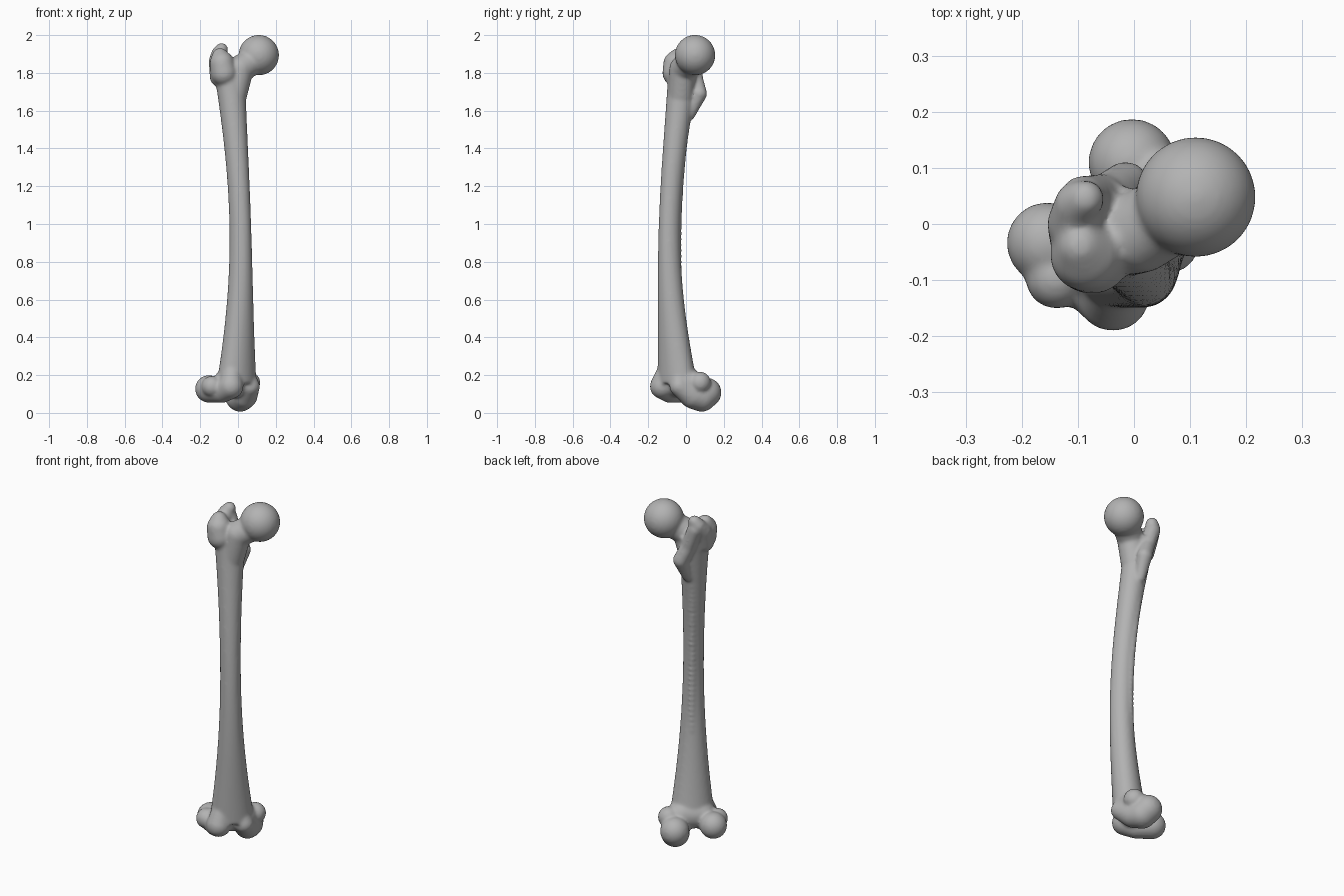
import bpy
import bmesh
import math
from mathutils import Matrix, Vector

cube = bpy.data.objects.get("Cube")
if cube:
    bpy.data.objects.remove(cube, do_unlink=True)

bone = bpy.data.materials.new("bone_grey")
bone.use_nodes = True
grey = (.45, .45, .45, 1)
bone.diffuse_color = grey
bone.node_tree.nodes["Principled BSDF"].inputs["Base Color"].default_value = grey

bm = bmesh.new()
# The knee and the shaft's cross-section lie diagonally
diagonal = Matrix.Rotation(math.pi / 4, 4, 'Z')


def spot(x, y, z, r):
    """Centre and radius of a rounded lump."""
    return Vector((x, y, z, r))


def knee(side, back, z, r):
    """Lump placed in the diagonal frame of the knee."""
    turned = diagonal @ Vector((side, back, z))
    return spot(*turned, r)


def ball(lump):
    bmesh.ops.create_icosphere(bm, subdivisions=4, radius=lump.w,
                               matrix=Matrix.Translation(lump.xyz))


def limb(*lumps, steps=6):
    """Tapering rounded rod through the lumps."""
    for start, end in zip(lumps, lumps[1:]):
        for i in range(steps + 1):
            ball(start.lerp(end, i / steps))


def shaft_centre(t):
    """Bowed centre line, from above the knee (t = 0) to the hip (t = 1)."""
    bow = math.sin(math.pi * t)
    return Vector((-.005 - .03 * t + .033 * bow,
                   -.05 + .025 * t - .05 * bow,
                   .2 + 1.5 * t))


def shaft_ring(t, sides):
    """Oval section that flares away from the narrow waist."""
    waist = .57
    flare = (t - waist) ** 2
    width = .055 + flare * (.18 if t < waist else .12)
    depth = .06 + flare * .08
    ring = []
    for i in range(sides):
        angle = math.tau * i / sides
        offset = Vector((width * math.cos(angle), depth * math.sin(angle), 0))
        ring.append(bm.verts.new(shaft_centre(t) + diagonal @ offset))
    return ring


def build_shaft(start, end, count=40, sides=32):
    rings = [shaft_ring(start + (end - start) * i / count, sides)
             for i in range(count + 1)]
    for low, high in zip(rings, rings[1:]):
        for i in range(sides):
            j = (i + 1) % sides
            bm.faces.new((low[i], low[j], high[j], high[i]))
    bm.faces.new(reversed(rings[0]))
    bm.faces.new(rings[-1])


build_shaft(start=-.03, end=1.08)

# Rough line down the back of the shaft
for i in range(30):
    ridge = shaft_centre(.3 + .6 * i / 30) + Vector((-.02, .04, 0))
    ball(spot(*ridge, r=.025))

# Hip head and neck
ball(spot(x=.11, y=.048, z=1.894, r=.107))
neck_top = spot(x=.1, y=.04, z=1.875, r=.072)
neck_base = spot(x=.01, y=-.015, z=1.82, r=.073)
neck_root = spot(x=-.02, y=-.025, z=1.69, r=.07)
limb(neck_top, neck_base, neck_root)

# Greater trochanter: front mass, then outer ridge with hooked tip
front_low = spot(x=-.075, y=-.055, z=1.8, r=.07)
front_mid = spot(x=-.085, y=-.055, z=1.85, r=.065)
front_top = spot(x=-.095, y=-.04, z=1.89, r=.042)
limb(front_low, front_mid, front_top)

outer_low = spot(x=-.095, y=-.03, z=1.78, r=.055)
outer_mid = spot(x=-.105, y=0, z=1.86, r=.05)
outer_top = spot(x=-.1, y=.035, z=1.9, r=.042)
hook_tip = spot(x=-.087, y=.045, z=1.925, r=.034)
limb(outer_low, outer_mid, outer_top, hook_tip)

# Crest running down to the lesser trochanter and fading into the shaft
crest_top = spot(x=-.09, y=.045, z=1.88, r=.042)
crest_mid = spot(x=-.05, y=.05, z=1.77, r=.04)
lesser_trochanter = spot(x=-.015, y=.07, z=1.69, r=.042)
crest_end = spot(x=-.025, y=.02, z=1.58, r=.03)
limb(crest_top, crest_mid, lesser_trochanter, crest_end)

# Knee core
core_outer = knee(side=-.08, back=-.01, z=.16, r=.08)
core_inner = knee(side=.02, back=-.01, z=.16, r=.08)
limb(core_outer, core_inner)

# Outer side of the knee: front ridge, underside and rear condyle
outer_ridge_top = knee(side=-.09, back=-.045, z=.25, r=.045)
outer_ridge = knee(side=-.115, back=-.062, z=.14, r=.066)
outer_under = knee(side=-.12, back=0, z=.115, r=.062)
outer_condyle = knee(side=-.133, back=.085, z=.127, r=.073)
limb(outer_ridge_top, outer_ridge, outer_under, outer_condyle)

# Inner side of the knee, lower and longer at the back
inner_ridge_top = knee(side=0, back=-.055, z=.22, r=.04)
inner_ridge = knee(side=.02, back=-.07, z=.14, r=.052)
inner_under = knee(side=.05, back=0, z=.09, r=.068)
inner_heel = knee(side=.067, back=.05, z=.083, r=.077)
inner_condyle = knee(side=.075, back=.08, z=.108, r=.078)
limb(inner_ridge_top, inner_ridge, inner_under, inner_heel, inner_condyle)

# Bumps on both sides of the knee
ball(knee(side=.095, back=.01, z=.16, r=.058))
ball(knee(side=-.165, back=.03, z=.14, r=.056))

mesh = bpy.data.meshes.new("thigh_bone")
bm.to_mesh(mesh)
bm.free()
mesh.materials.append(bone)
thigh_bone = bpy.data.objects.new("thigh_bone", mesh)
bpy.context.collection.objects.link(thigh_bone)

# Fuse the lumps and shaft into one soft surface
fuse = thigh_bone.modifiers.new("fuse", 'REMESH')
fuse.mode = 'VOXEL'
fuse.voxel_size = .008
fuse.use_smooth_shade = True
soften = thigh_bone.modifiers.new("soften", 'SMOOTH')
soften.factor = .5
soften.iterations = 10
